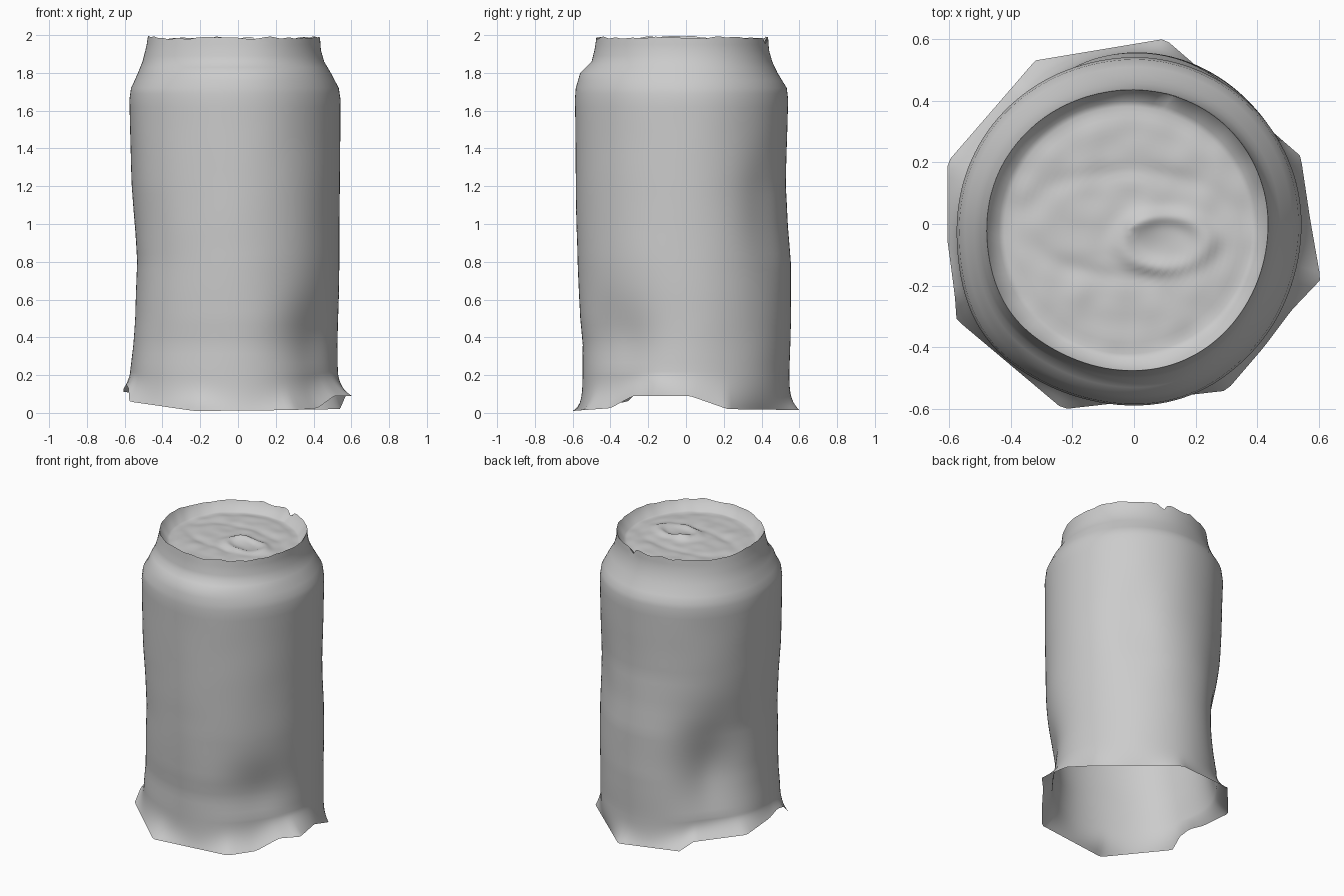
import bpy, bmesh, math
from mathutils import Vector, noise

default = bpy.data.objects.get("Cube")
if default:
    bpy.data.objects.remove(default, do_unlink=True)

SEGMENTS = 128
ANGLES = [math.tau * i / SEGMENTS for i in range(SEGMENTS)]

grey = bpy.data.materials.new("dull grey metal")
grey.use_nodes = True
colour = (0.6, 0.6, 0.6, 1)
grey.diffuse_color = colour
grey.node_tree.nodes["Principled BSDF"].inputs["Base Color"].default_value = colour

# Wall reach per height: z, then extent towards +x, +y, -x, -y
WALL = [
    (0.22, .53, .547, .57, .548),
    (0.36, .53, .553, .555, .546),
    (0.50, .532, .557, .545, .56),
    (0.80, .537, .555, .533, .574),
    (0.98, .537, .54, .542, .579),
    (1.20, .54, .528, .558, .583),
    (1.45, .541, .535, .566, .586),
    (1.66, .542, .54, .57, .588),
    (1.72, .533, .533, .562, .583),
    (1.80, .492, .485, .527, .56),
    (1.86, .457, .457, .503, .50),
    (1.92, .44, .44, .488, .485),
    (1.98, .435, .435, .475, .475),
]

# Torn bottom edge, anticlockwise from the +x side
HEM = [
    (.57, .02, .09), (.54, .22, .02), (.1, .6, .015), (-.32, .53, .045),
    (-.38, .46, .1), (-.605, .2, .11), (-.605, -.05, .13), (-.59, -.16, .15),
    (-.58, -.24, .13), (-.575, -.31, .06), (-.23, -.6, .01),
    (.3, -.54, .015), (.42, -.4, .025), (.51, -.28, .09), (.605, -.18, .09),
]


def bump(value, centre, width):
    return math.exp(-((value - centre) / width) ** 2)


def side_bump(angle, degrees, width):
    """Falloff around the can from one direction."""
    gap = abs((angle - math.radians(degrees) + math.pi) % math.tau - math.pi)
    return bump(gap, 0, width)


def wall_point(angle, z):
    """Point on the can wall, with its dents, bulge and small ripples."""
    k = 0
    while k < len(WALL) - 2 and z > WALL[k + 1][0]:
        k += 1
    low, high = WALL[k], WALL[k + 1]
    t = (z - low[0]) / (high[0] - low[0])
    px, py, nx, ny = [a + (b - a) * t for a, b in zip(low[1:], high[1:])]
    c, s = math.cos(angle), math.sin(angle)
    p = Vector((c * (px if c > 0 else nx), s * (py if s > 0 else ny), z))
    dent = .097 * side_bump(angle, 143, .42) * bump(z, .52, .34)
    dent += .05 * side_bump(angle, 322, .4) * bump(z, .38, .22)
    dent += .02 * side_bump(angle, 50, .3) * bump(z, 1.05, .3)
    dent -= (.028 if z < 1.75 else .02) * side_bump(angle, 215, .42)
    ripple = .004 * noise.noise(p * 4)
    scale = 1 - dent / .56 + ripple
    return Vector((p.x * scale, p.y * scale, z))


def hem_point(angle):
    """Point on the torn edge, straight between its corners."""
    for a, b in zip(HEM, HEM[1:] + HEM[:1]):
        start = math.atan2(a[1], a[0]) % math.tau
        span = (math.atan2(b[1], b[0]) - start) % math.tau
        along = (angle - start) % math.tau
        if along <= span:
            return Vector(a).lerp(Vector(b), along / span)
    return Vector(HEM[0])


def rim_point(angle):
    """Ragged top edge with one torn notch."""
    p = wall_point(angle, 1.98)
    p.z += .005 + .012 * noise.noise(p * 14) + .01 * side_bump(angle, 180, .3)
    p.z -= .035 * side_bump(angle, 75, .04)
    return p


def lid_height(x, y, r):
    """Recessed lid with a sunken panel, pull tab and crumples."""
    z = 1.922 - .006 * bump(r, .39, .03)
    tab = math.hypot((x - .1) / .16, (y + .06) / .1)
    z += .016 * bump(tab, .85, .25) + .012 * bump(math.hypot(x - .02, y), 0, .06)
    panel = math.hypot((x + .02) / .34, y / .17)
    z -= .006 * bump(panel, 1, .15)
    return z + .006 * noise.noise(Vector((x, y, 0)) * 11)


def build(name, rings, centre=None):
    """Skin a stack of closed rings, optionally closed by a centre point."""
    bm = bmesh.new()
    loops = [[bm.verts.new(p) for p in ring] for ring in rings]
    for low, high in zip(loops, loops[1:]):
        for i in range(SEGMENTS):
            j = (i + 1) % SEGMENTS
            bm.faces.new((low[i], low[j], high[j], high[i]))
    if centre:
        tip = bm.verts.new(centre)
        for i in range(SEGMENTS):
            bm.faces.new((loops[-1][i], loops[-1][(i + 1) % SEGMENTS], tip))
    mesh = bpy.data.meshes.new(name)
    bm.to_mesh(mesh)
    bm.free()
    mesh.materials.append(grey)
    mesh.shade_smooth()
    obj = bpy.data.objects.new(name, mesh)
    bpy.context.collection.objects.link(obj)


# Can wall: flared hem (sharper at front and back), body, shoulder and neck
rings = []
FLARE_STEPS = 10
for step in range(FLARE_STEPS):
    t = 1 - step / FLARE_STEPS
    ring = []
    for a in ANGLES:
        top, end = wall_point(a, WALL[0][0]), hem_point(a)
        p = top.lerp(end, t ** (1.6 + 1.8 * math.sin(a) ** 2))
        p.z = top.z + (end.z - top.z) * t
        ring.append(p)
    rings.append(ring)
for low, high in zip(WALL, WALL[1:]):
    steps = max(2, round((high[0] - low[0]) / .04))
    for k in range(steps):
        z = low[0] + (high[0] - low[0]) * k / steps
        rings.append([wall_point(a, z) for a in ANGLES])
rings.append([rim_point(a) for a in ANGLES])
build("can_wall", rings)

# Lid: inner wall of the rim, then the recessed disc
middle = Vector((-.02, -.02, 0))
rings = [[rim_point(a) for a in ANGLES]]
for r in [.418 - .018 * k for k in range(23)]:
    ring = []
    for a in ANGLES:
        x, y = middle.x + r * math.cos(a), middle.y + r * math.sin(a)
        ring.append(Vector((x, y, lid_height(x, y, r))))
    rings.append(ring)
build("recessed_lid", rings, (middle.x, middle.y, lid_height(middle.x, middle.y, 0)))
